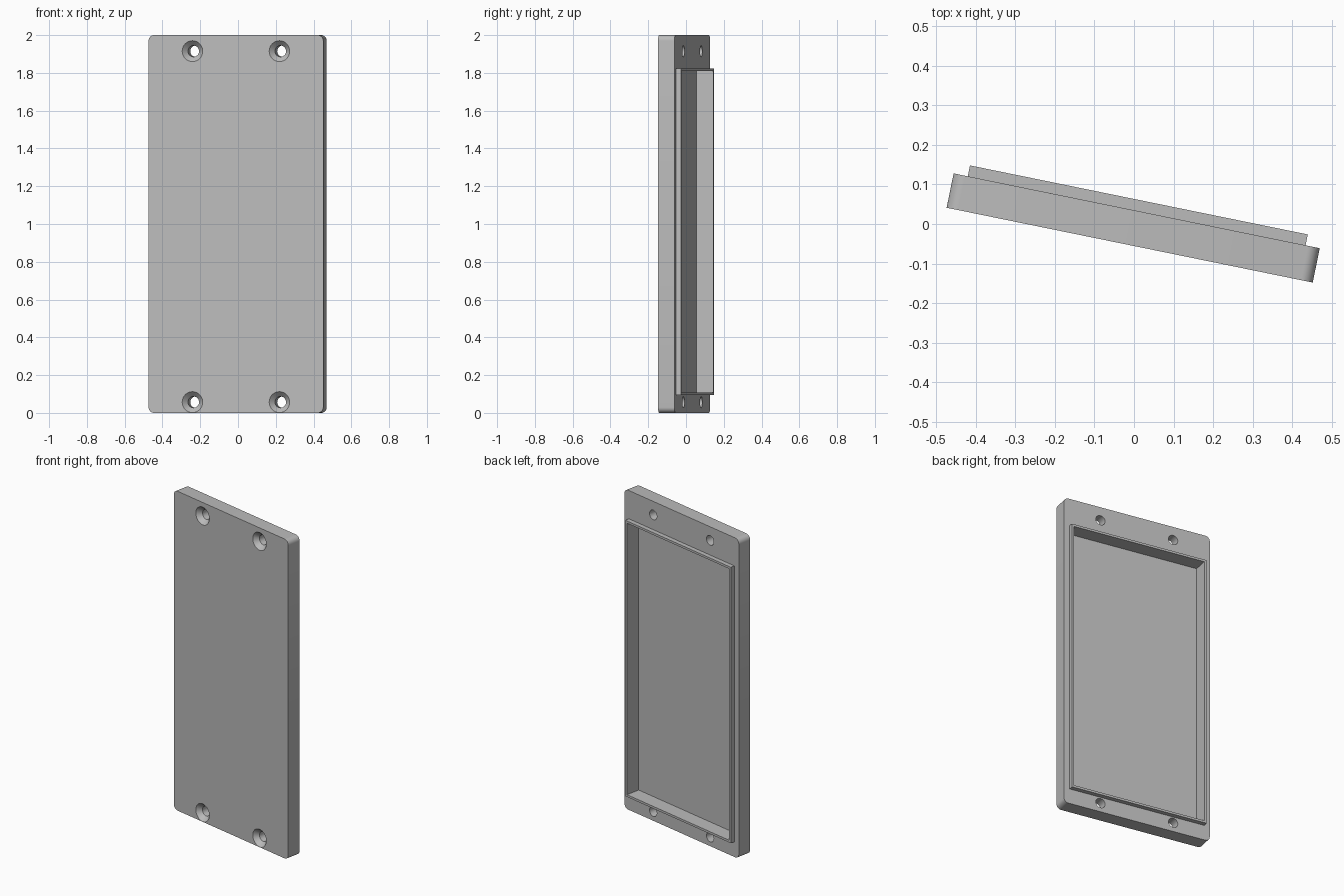
import bpy, bmesh, math
from mathutils import Matrix

cube = bpy.data.objects.get("Cube")
if cube:
    bpy.data.objects.remove(cube, do_unlink=True)

FRONT, BACK, RIM, FLOOR = -0.0545, 0.034, 0.062, -0.029
TURN = Matrix.Rotation(math.radians(-11.55), 4, 'Z')

grey = bpy.data.materials.new("plain grey")
grey.use_nodes = True
grey.diffuse_color = (0.5, 0.5, 0.5, 1)
grey.node_tree.nodes["Principled BSDF"].inputs["Base Color"].default_value = (0.5, 0.5, 0.5, 1)


def finish(name, bm):
    bmesh.ops.recalc_face_normals(bm, faces=bm.faces[:])
    mesh = bpy.data.meshes.new(name)
    bm.to_mesh(mesh)
    bm.free()
    mesh.materials.append(grey)
    obj = bpy.data.objects.new(name, mesh)
    bpy.context.collection.objects.link(obj)
    obj.matrix_world = TURN
    return obj


def box(name, half_width, y0, y1, z0, z1, radius=0):
    bm = bmesh.new()
    bmesh.ops.create_cube(bm, size=1)
    for v in bm.verts:
        v.co.x *= 2 * half_width
        v.co.y = y1 if v.co.y > 0 else y0
        v.co.z = z1 if v.co.z > 0 else z0
    if radius:
        # Round only the corners that run through the thickness
        edges = [e for e in bm.edges if abs(e.verts[0].co.y - e.verts[1].co.y) > 0.01]
        bmesh.ops.bevel(bm, geom=edges, offset=radius, segments=8, profile=0.5, affect='EDGES')
    return finish(name, bm)


def screw_cutter(name, x, z):
    # Revolved outline: flared head, then a straight shaft
    outline = [(0.060, FRONT - 0.005), (0.030, FRONT + 0.028), (0.030, BACK + 0.02)]
    bm = bmesh.new()
    n = 32
    rings = [[bm.verts.new((x + r * math.cos(2 * math.pi * i / n), y,
                            z + r * math.sin(2 * math.pi * i / n))) for i in range(n)]
             for r, y in outline]
    for a, b in zip(rings, rings[1:]):
        for i in range(n):
            j = (i + 1) % n
            bm.faces.new((a[i], a[j], b[j], b[i]))
    bm.faces.new(rings[0])
    bm.faces.new(rings[-1])
    return finish(name, bm)


def combine(target, other, operation):
    mod = target.modifiers.new(other.name, 'BOOLEAN')
    mod.object = other
    mod.operation = operation
    mod.solver = 'EXACT'
    bpy.context.view_layer.objects.active = target
    bpy.ops.object.modifier_apply(modifier=mod.name)
    bpy.data.objects.remove(other, do_unlink=True)


# Rounded plate with a raised rim on the back
plate = box("cover_plate", 0.472, FRONT, BACK, 0, 2, 0.03)
combine(plate, box("raised_rim", 0.4355, FLOOR - 0.01, RIM, 0.095, 1.823), 'UNION')

# Hollow pocket inside the rim
combine(plate, box("pocket_cutter", 0.421, FLOOR, RIM + 0.05, 0.109, 1.809), 'DIFFERENCE')

# Four countersunk screw holes
for x in (-0.235, 0.235):
    for z in (0.057, 1.915):
        combine(plate, screw_cutter("screw_hole_cutter", x, z), 'DIFFERENCE')

bpy.ops.object.select_all(action='DESELECT')
plate.select_set(True)
bpy.context.view_layer.objects.active = plate
bpy.ops.object.shade_smooth_by_angle(angle=math.radians(30))
